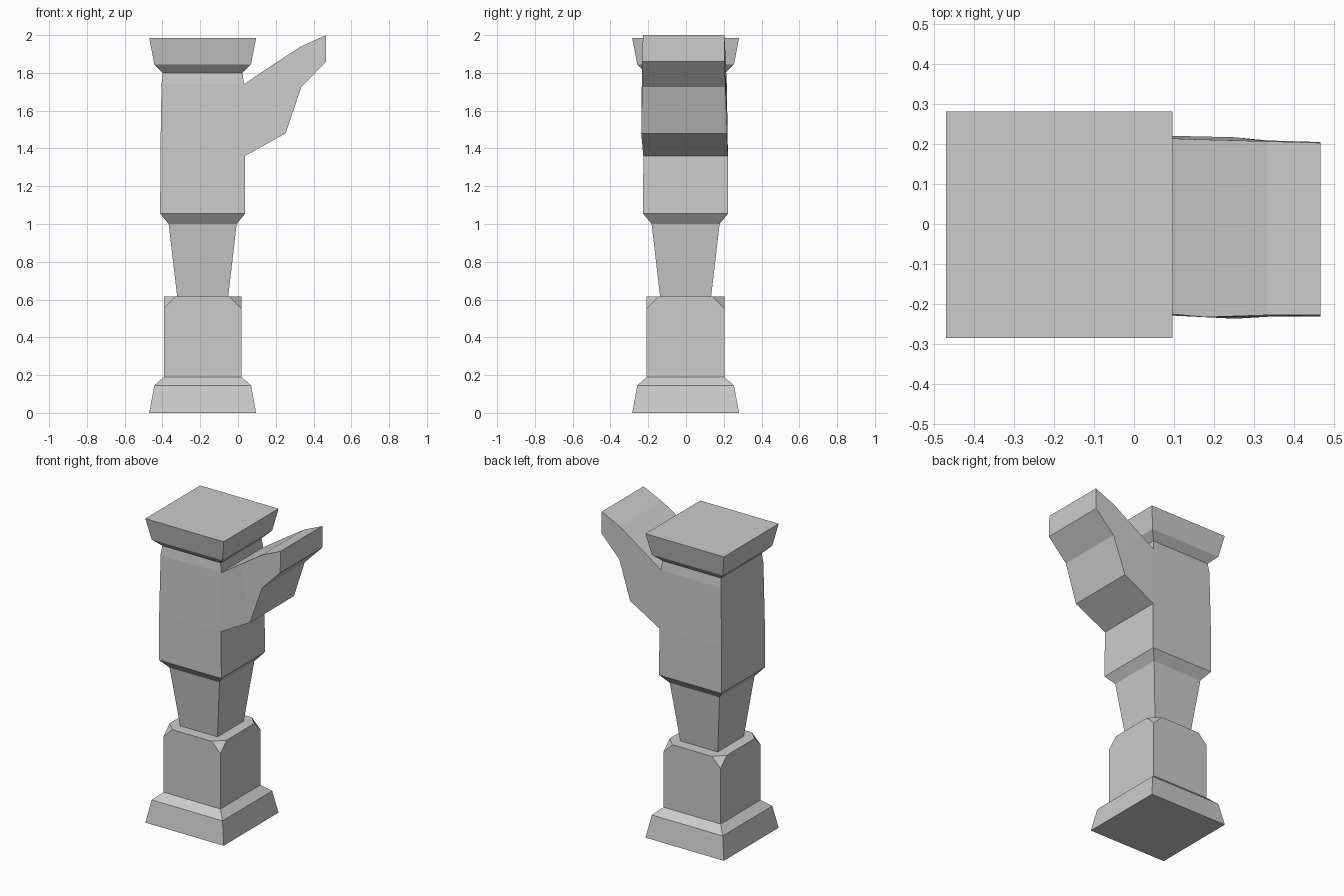
import bpy, bmesh

if "Cube" in bpy.data.objects:
    bpy.data.objects.remove(bpy.data.objects["Cube"])

CX, CY = -0.187, -0.002   # axis of the square column


def finish(name, bm):
    bmesh.ops.recalc_face_normals(bm, faces=bm.faces)
    me = bpy.data.meshes.new(name)
    bm.to_mesh(me)
    bm.free()
    ob = bpy.data.objects.new(name, me)
    bpy.context.collection.objects.link(ob)
    return ob


def ring(bm, half, z):
    return [bm.verts.new((CX + sx * half, CY + sy * half, z))
            for sx, sy in ((-1, -1), (1, -1), (1, 1), (-1, 1))]


def bridge(bm, a, b, skip=()):
    for i in range(4):
        if i not in skip:
            j = (i + 1) % 4
            bm.faces.new((a[i], a[j], b[j], b[i]))


def stack(profile, bottom=False, top=False, open_side=None):
    """Square sections stacked along z; open_side leaves the +x side of that tier open."""
    bm = bmesh.new()
    rings = [ring(bm, h, z) for h, z in profile]
    for k in range(len(rings) - 1):
        bridge(bm, rings[k], rings[k + 1], (1,) if k == open_side else ())
    if bottom:
        bm.faces.new(rings[0])
    if top:
        bm.faces.new(rings[-1])
    return bm, rings


# Flared plinth
bm, _ = stack([(0.283, 0), (0.256, 0.145), (0.206, 0.19)], bottom=True)
finish("plinth", bm)

# Pedestal block with its four top corners cut off
bm, r = stack([(0.206, 0.19), (0.206, 0.615)], top=True)
bmesh.ops.bevel(bm, geom=r[1], offset=0.063, segments=1, affect='VERTICES')
finish("pedestal_block", bm)

# Tapered neck and its flare
bm, _ = stack([(0.135, 0.615), (0.18, 1.0), (0.225, 1.055)])
finish("tapered_neck", bm)

# Upper shaft, with the bracket arm growing out of its +x side
bm, r = stack([(0.225, 1.055), (0.224, 1.36), (0.218, 1.74), (0.211, 1.8)],
              open_side=1)
prev = [r[1][1], r[1][2], r[2][2], r[2][1]]
# each section: lower (x, z), upper (x, z), front y, back y for low and high
sections = [((0.252, 1.48), (0.18, 1.84), -0.237, 0.217, 0.211),
            ((0.335, 1.725), (0.333, 1.94), -0.232, 0.209, 0.207),
            ((0.467, 1.86), (0.467, 2.0), -0.232, 0.205, 0.203)]
for (xl, zl), (xu, zu), yf, ybl, ybu in sections:
    cur = [bm.verts.new(p) for p in ((xl, yf, zl), (xl, ybl, zl),
                                     (xu, ybu, zu), (xu, yf + 0.004, zu))]
    bridge(bm, prev, cur)
    prev = cur
bm.faces.new(prev)
finish("shaft_with_bracket_arm", bm)

# Flared capital
bm, _ = stack([(0.211, 1.8), (0.256, 1.845), (0.283, 1.985)], top=True)
finish("capital", bm)
